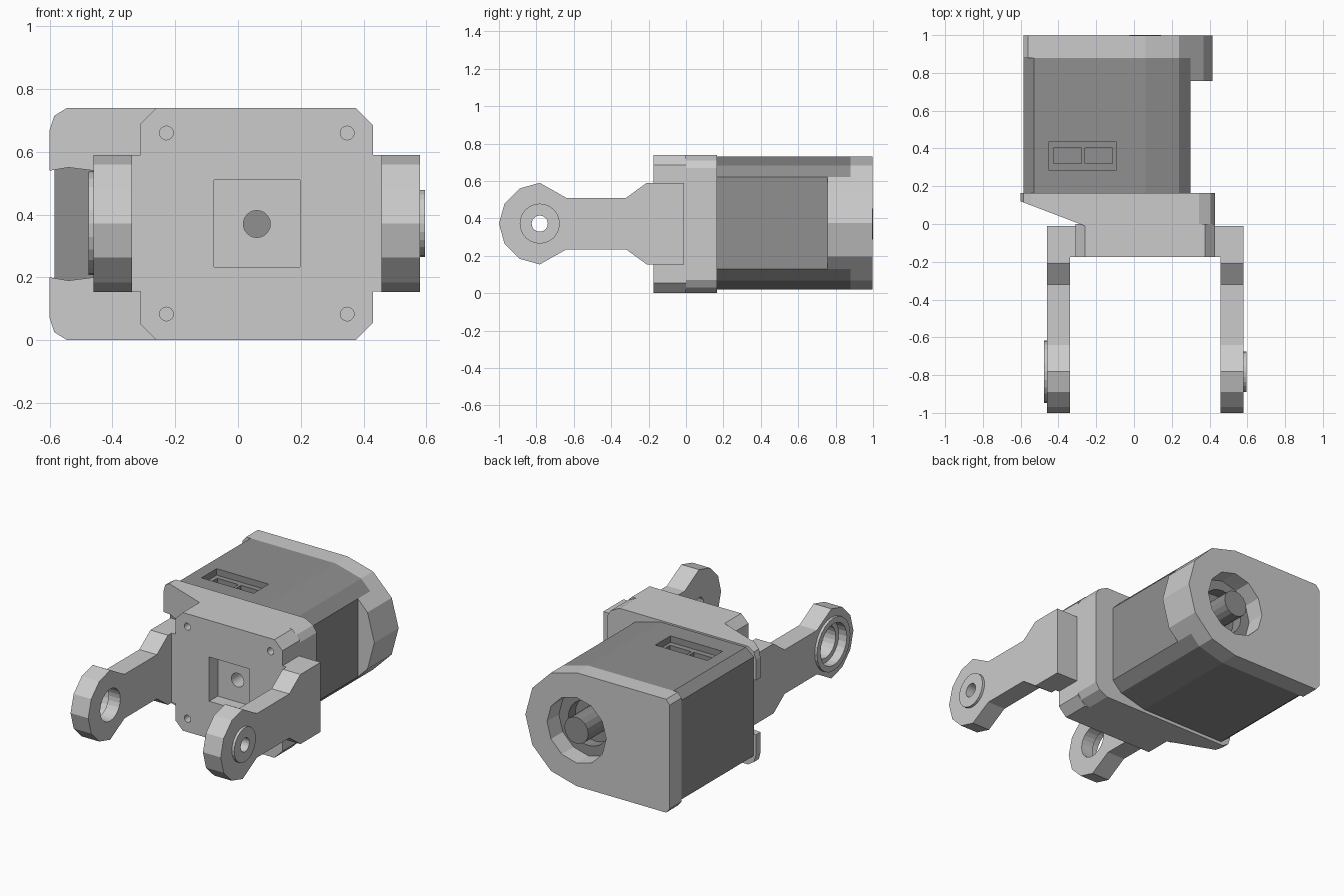
import bpy, bmesh
from math import cos, sin, pi

if "Cube" in bpy.data.objects:
    bpy.data.objects.remove(bpy.data.objects["Cube"])

ZC = 0.37          # height of the shaft and pivot axes
SX = 0.06          # x of the shaft axis

dark = bpy.data.materials.new("dark_metal")
dark.diffuse_color = (0.28, 0.28, 0.28, 1)
dark.use_nodes = True
dark.node_tree.nodes["Principled BSDF"].inputs["Base Color"].default_value = dark.diffuse_color


def prism(name, pts, axis, a, b, mat=None):
    """Extrude a 2D profile along an axis from a to b."""
    place = {'x': lambda p, t: (t, p[0], p[1]),
             'y': lambda p, t: (p[0], t, p[1]),
             'z': lambda p, t: (p[0], p[1], t)}[axis]
    bm = bmesh.new()
    rings = [[bm.verts.new(place(p, t)) for p in pts] for t in (a, b)]
    n = len(pts)
    bm.faces.new(rings[0])
    bm.faces.new(rings[1])
    for i in range(n):
        j = (i + 1) % n
        bm.faces.new((rings[0][i], rings[0][j], rings[1][j], rings[1][i]))
    bmesh.ops.recalc_face_normals(bm, faces=bm.faces)
    me = bpy.data.meshes.new(name)
    bm.to_mesh(me)
    bm.free()
    ob = bpy.data.objects.new(name, me)
    bpy.context.collection.objects.link(ob)
    if mat:
        me.materials.append(mat)
    return ob


def circle(u, v, r, n=24):
    return [(u + r * cos(2 * pi * i / n), v + r * sin(2 * pi * i / n)) for i in range(n)]


def rect(u0, u1, v0, v1):
    return [(u0, v0), (u1, v0), (u1, v1), (u0, v1)]


def mirrored(upper, mid):
    """Close a half profile by reflecting it about the height mid."""
    low = [(u, 2 * mid - v) for u, v in reversed(upper) if abs(v - mid) > 1e-6]
    return upper + low


def boolean(ob, op, pts, axis, a, b):
    tool = prism("cutter", pts, axis, a, b)
    tool.hide_render = True
    mod = ob.modifiers.new("bool", 'BOOLEAN')
    mod.operation, mod.object, mod.solver = op, tool, 'EXACT'
    bpy.context.view_layer.objects.active = ob
    bpy.ops.object.modifier_apply(modifier=mod.name)
    bpy.data.objects.remove(tool)


# Mounting bracket: rear flange with two sloped wings and a slot between them
wing = [(0.43, ZC), (0.43, 0.67), (0.405, 0.71), (0.345, 0.74), (-0.545, 0.74),
        (-0.585, 0.715), (-0.6, 0.67), (-0.6, 0.54), (-0.54, 0.55), (-0.46, 0.54),
        (-0.31, 0.54)]
bracket = prism("mounting_bracket", mirrored(wing, ZC), 'y', -0.01, 0.165)
boolean(bracket, 'DIFFERENCE',
        [(-0.7, 0.158), (-0.26, -0.01), (-0.234, -0.02), (-0.234, -0.1), (-0.7, -0.1)],
        'z', -0.1, 0.9)

# Front plate and the cross block that carries the arms
plate = mirrored([(-0.31, 0.69), (-0.26, 0.74), (0.375, 0.74), (0.43, 0.685)], ZC)
boolean(bracket, 'UNION', plate, 'y', -0.175, 0.0)
boolean(bracket, 'UNION', rect(-0.45, 0.57, 0.155, 0.59), 'y', -0.174, -0.01)

# Square pocket, shaft hole and screw holes
boolean(bracket, 'DIFFERENCE', rect(-0.077, 0.198, 0.233, 0.51), 'y', -0.3, -0.09)
boolean(bracket, 'DIFFERENCE', circle(SX, ZC, 0.043), 'y', -0.3, 0.2)
for x in (-0.228, 0.348):
    for z in (0.083, 0.66):
        boolean(bracket, 'DIFFERENCE', circle(x, z, 0.022, 16), 'y', -0.3, -0.08)

# Fork arms with raised pivot rings
PY, PZ = -0.782, 0.372
arm = mirrored([(-1.0, PZ), (-0.97, 0.48), (-0.89, 0.56), (-0.782, 0.59), (-0.64, 0.51),
                (-0.32, 0.51), (-0.21, 0.59), (-0.01, 0.59)], PZ)
left_arm = prism("left_arm", arm, 'x', -0.46, -0.338)
boolean(left_arm, 'UNION', circle(PY, PZ, 0.165), 'x', -0.476, -0.40)
boolean(left_arm, 'DIFFERENCE', circle(PY, PZ, 0.13), 'x', -0.6, -0.42)
boolean(left_arm, 'DIFFERENCE', circle(PY, PZ, 0.1), 'x', -0.6, -0.2)
right_arm = prism("right_arm", arm, 'x', 0.457, 0.58)
boolean(right_arm, 'UNION', circle(PY, PZ, 0.107), 'x', 0.5, 0.596)
boolean(right_arm, 'DIFFERENCE', circle(PY, PZ, 0.043), 'x', 0.3, 0.7)

# Motor body: boxy on the left, following the round cap on the right
MC = 0.375
lobe = [(SX + 0.355 * cos(a * pi / 6), MC + 0.355 * sin(a * pi / 6)) for a in range(4)]
body = mirrored([(0.3, 0.62), lobe[2], lobe[3], (-0.53, 0.73), (-0.585, 0.685)], MC)
motor = prism("motor_body", body, 'y', 0.16, 0.88, dark)
boolean(motor, 'DIFFERENCE', circle(SX, ZC, 0.14), 'y', 0.81, 1.1)

# Connector socket on top of the motor
boolean(motor, 'DIFFERENCE', rect(-0.453, -0.092, 0.285, 0.435), 'z', 0.69, 0.9)
for x in (-0.425, -0.26):
    boolean(motor, 'DIFFERENCE', rect(x, x + 0.147, 0.32, 0.402), 'z', 0.63, 0.9)

# Rear cap with shaft opening, and its forward lip beyond the motor side
cap = mirrored(lobe + [(-0.56, 0.73), (-0.585, 0.70)], MC)
rear_cap = prism("rear_cap", cap, 'y', 0.88, 0.997)
boolean(rear_cap, 'DIFFERENCE', circle(SX, ZC, 0.205, 12), 'y', 0.8, 1.1)
prism("cap_lip", mirrored([lobe[0], lobe[1], (0.3, 0.62)], MC), 'y', 0.757, 0.88)

# Rear shaft
prism("motor_shaft", circle(SX, ZC, 0.083, 16), 'y', 0.8, 1.0, dark)
